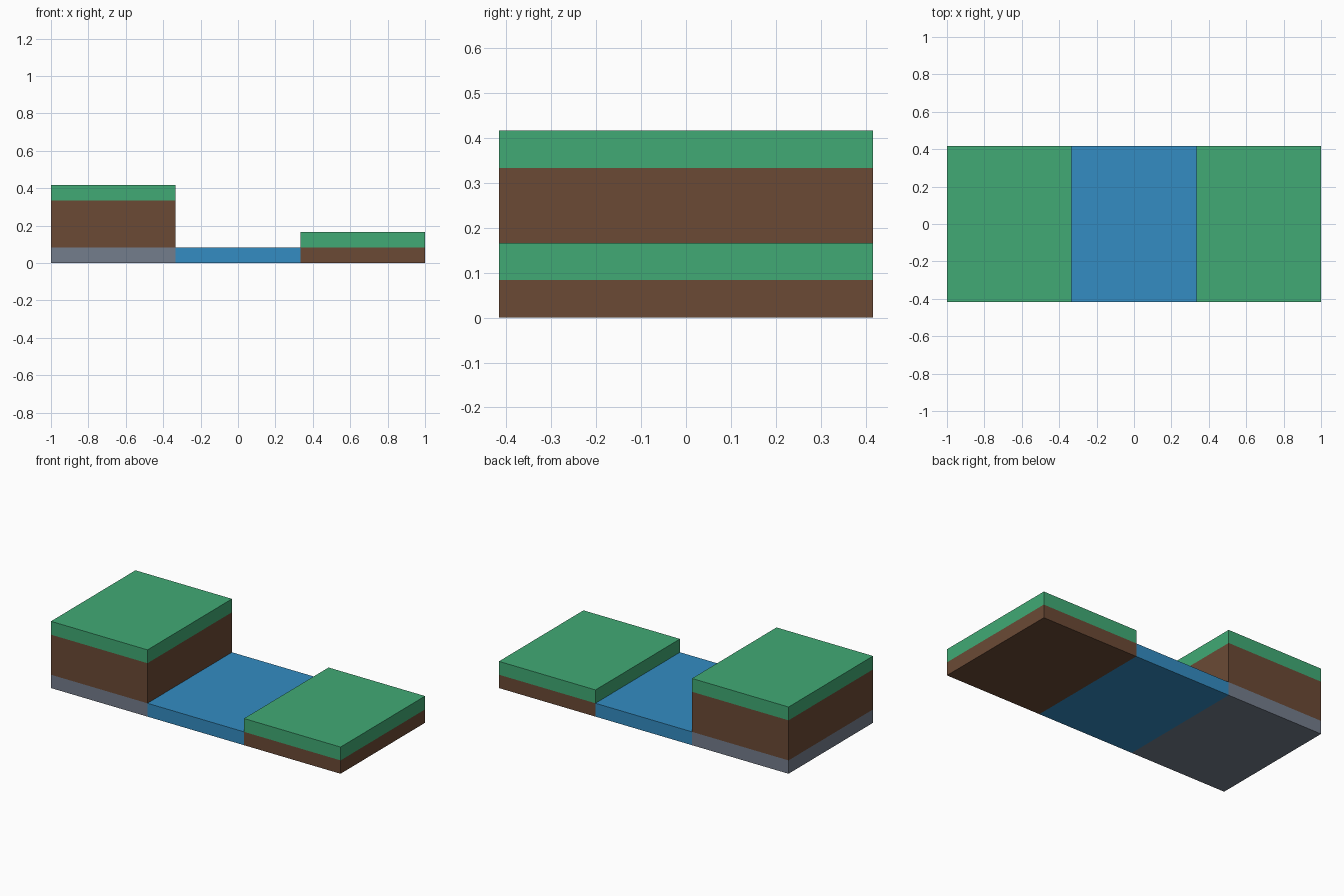
import bpy
import bmesh
from mathutils import Vector

if "Cube" in bpy.data.objects:
    bpy.data.objects.remove(bpy.data.objects["Cube"], do_unlink=True)

U = 1 / 12          # one layer of height
BANK = 4 * U        # half width of the water channel
HALF_DEPTH = 5 * U


def linear(c):
    c /= 255
    return c / 12.92 if c <= 0.04045 else ((c + 0.055) / 1.055) ** 2.4


def material(name, *rgb):
    colour = (*[linear(c) for c in rgb], 1)
    mat = bpy.data.materials.new(name)
    mat.use_nodes = True
    mat.diffuse_color = colour
    mat.node_tree.nodes["Principled BSDF"].inputs["Base Color"].default_value = colour
    return mat


grass = material("grass green", 65, 170, 117)
earth = material("earth brown", 107, 74, 53)
stone = material("stone grey", 116, 125, 140)
water = material("water blue", 51, 140, 194)

DIRECTIONS = {"left": (1, 0, 0), "right": (-1, 0, 0), "top": (0, 0, 1), "bottom": (0, 0, -1)}


def layer(name, mat, x0, x1, z0, z1, open_sides):
    """Box layer spanning the full depth, without the sides that touch a neighbour."""
    bm = bmesh.new()
    bmesh.ops.create_cube(bm, size=1)
    hidden = [Vector(DIRECTIONS[side]) for side in open_sides]
    faces = [f for f in bm.faces if any(f.normal.dot(d) > 0.9 for d in hidden)]
    bmesh.ops.delete(bm, geom=faces, context="FACES")
    bmesh.ops.scale(bm, vec=(x1 - x0, 2 * HALF_DEPTH, z1 - z0), verts=bm.verts)
    bmesh.ops.translate(bm, vec=((x0 + x1) / 2, 0, (z0 + z1) / 2), verts=bm.verts)
    mesh = bpy.data.meshes.new(name)
    bm.to_mesh(mesh)
    bm.free()
    mesh.materials.append(mat)
    bpy.context.collection.objects.link(bpy.data.objects.new(name, mesh))


# High bank: stone base, earth, grass
layer("high_bank_stone", stone, -1, -BANK, 0, U, ["left", "top"])
layer("high_bank_earth", earth, -1, -BANK, U, 4 * U, ["top", "bottom"])
layer("high_bank_grass", grass, -1, -BANK, 4 * U, 5 * U, ["bottom"])

# Water channel
layer("water_channel", water, -BANK, BANK, 0, U, ["left", "right"])

# Low bank: earth, grass
layer("low_bank_earth", earth, BANK, 1, 0, U, ["right", "top"])
layer("low_bank_grass", grass, BANK, 1, U, 2 * U, ["bottom"])
